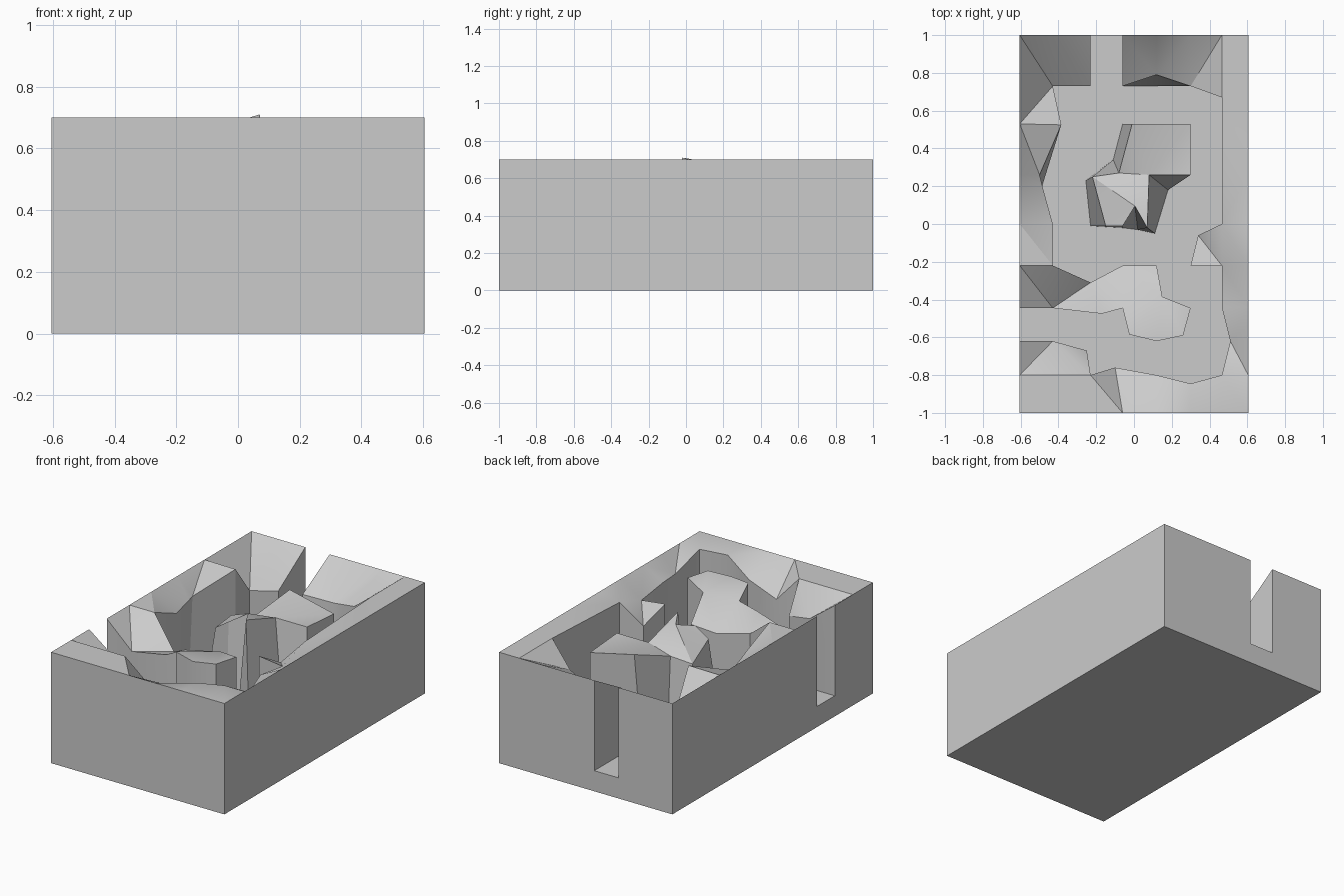
import bpy, bmesh
from math import radians
from mathutils import Vector
from mathutils.geometry import delaunay_2d_cdt, tessellate_polygon

if "Cube" in bpy.data.objects:
    bpy.data.objects.remove(bpy.data.objects["Cube"])

W, L, H, FLOOR = 0.605, 1.0, 0.70, 0.13
GX = [-0.43, -0.23, -0.06, 0.12, 0.30, 0.465]
GY = [-0.8, -0.62, -0.44, -0.22, 0.0, 0.26, 0.53, 0.73]


def finish(name, bm):
    me = bpy.data.meshes.new(name)
    bmesh.ops.remove_doubles(bm, verts=bm.verts, dist=1e-5)
    bm.to_mesh(me)
    bm.free()
    ob = bpy.data.objects.new(name, me)
    bpy.context.collection.objects.link(ob)
    bpy.ops.object.select_all(action='DESELECT')
    ob.select_set(True)
    bpy.context.view_layer.objects.active = ob
    bpy.ops.object.shade_smooth_by_angle(angle=radians(30))
    return ob


def foot(p):
    """Point where a rim vertex meets the floor (p[3], p[4] if it leans)."""
    x, y = p[3:5] if len(p) == 5 else p[:2]
    return Vector((x, y, FLOOR))


def rock_wall(name, loop):
    """Uneven triangulated top on an anticlockwise rim, with sides down to the floor."""
    bm = bmesh.new()
    n = len(loop)
    flat = [Vector(p[:2]) for p in loop]
    pts, _, faces, orig, _, _ = delaunay_2d_cdt(flat, [], [list(range(n))], 1, 1e-5)
    top = [bm.verts.new((p.x, p.y, loop[o[0]][2] if o else H)) for p, o in zip(pts, orig)]
    for f in faces:
        face = bm.faces.new([top[i] for i in f])
        face.normal_update()
        if face.normal.z < 0:
            face.normal_flip()
    for i in range(n):
        a, b = loop[i], loop[(i + 1) % n]
        bm.faces.new([bm.verts.new(v) for v in (foot(a), foot(b), a[:3], b[:3])][k] for k in (0, 1, 3, 2))
    return finish(name, bm)


# Rim of the west and middle rock, from the left passage to the back passage
west_rim = [
    (-W, -.445, H), (-.43, -.445, .54), (-.17, -.475, .60), (-.06, -.445, .65),
    (-.025, -.585, .70), (.12, -.62, .69), (.26, -.59, .70), (.30, -.445, .70),
    (.15, -.385, .67), (.12, -.22, .54), (-.06, -.22, .53), (-.23, -.31, .54),
    (-.43, -.22, .70), (-.43, 0, .61), (-.485, .20, .60), (-.50, .26, .60, -.485, .205),
    (-.385, .525, .70), (-.43, .73, .475), (-.23, .73, .525), (-.23, L, H)]
# Rim of the south and east rock
east_rim = [
    (-.06, L, H), (-.06, .73, .55), (.12, .79, .52, .12, .73), (.30, .73, .57),
    (.465, .67, .70), (.465, 0, .67), (.34, -.06, .53), (.30, -.22, .62),
    (.465, -.22, .60), (.465, -.44, .63), (.51, -.62, .60), (.465, -.80, .70),
    (.30, -.845, .69), (.12, -.80, .60), (-.10, -.76, .55), (-.23, -.80, .70),
    (-.25, -.67, .52), (-.43, -.62, .57), (-W, -.62, H)]
# Central island, top point then foot point
island_rim = [
    (-.22, .25, .56, -.255, .23), (-.15, -.01, .60, -.23, -.01), (-.06, -.01, .66, -.06, -.02),
    (.005, .095, .69, .02, -.03), (.07, -.02, .71, .11, -.05), (.08, .26, .62, .18, .18),
    (.30, .26, .62), (.30, .53, .60), (-.01, .53, .67, -.06, .53), (-.08, .27, .58, -.11, .34)]

# Straight outer borders that close each rim
west_border = ([(x, L, H) for x in (-.43, -W)] +
               [(-W, y, H) for y in reversed(GY) if y > -.4])
east_border = ([(-W, y, H) for y in (-.8, -L)] + [(x, -L, H) for x in GX] + [(W, -L, H)] +
               [(W, y, H) for y in GY] + [(W, L, H)] +
               [(x, L, H) for x in reversed(GX) if x > 0])
rock_wall("west_rock", west_rim + west_border)
rock_wall("east_rock", east_rim + east_border)
rock_wall("island_rock", island_rim)

# Cave floor between the walls
bm = bmesh.new()
outline = [foot(p) for p in west_rim + east_rim]
hole = [foot(p) for p in island_rim]
vs = [bm.verts.new(v) for v in outline + hole]
for tri in tessellate_polygon([outline, hole]):
    f = bm.faces.new([vs[i] for i in tri])
    f.normal_update()
    if f.normal.z < 0:
        f.normal_flip()
finish("cave_floor", bm)

# Base block below the floor, open on top
bm = bmesh.new()
bmesh.ops.create_cube(bm, size=1)
for v in bm.verts:
    v.co = (v.co.x * 2 * W, v.co.y * 2 * L, (v.co.z + .5) * FLOOR)
bm.normal_update()
bmesh.ops.delete(bm, geom=[f for f in bm.faces if f.normal.z > .5], context='FACES_ONLY')
finish("base_block", bm)
